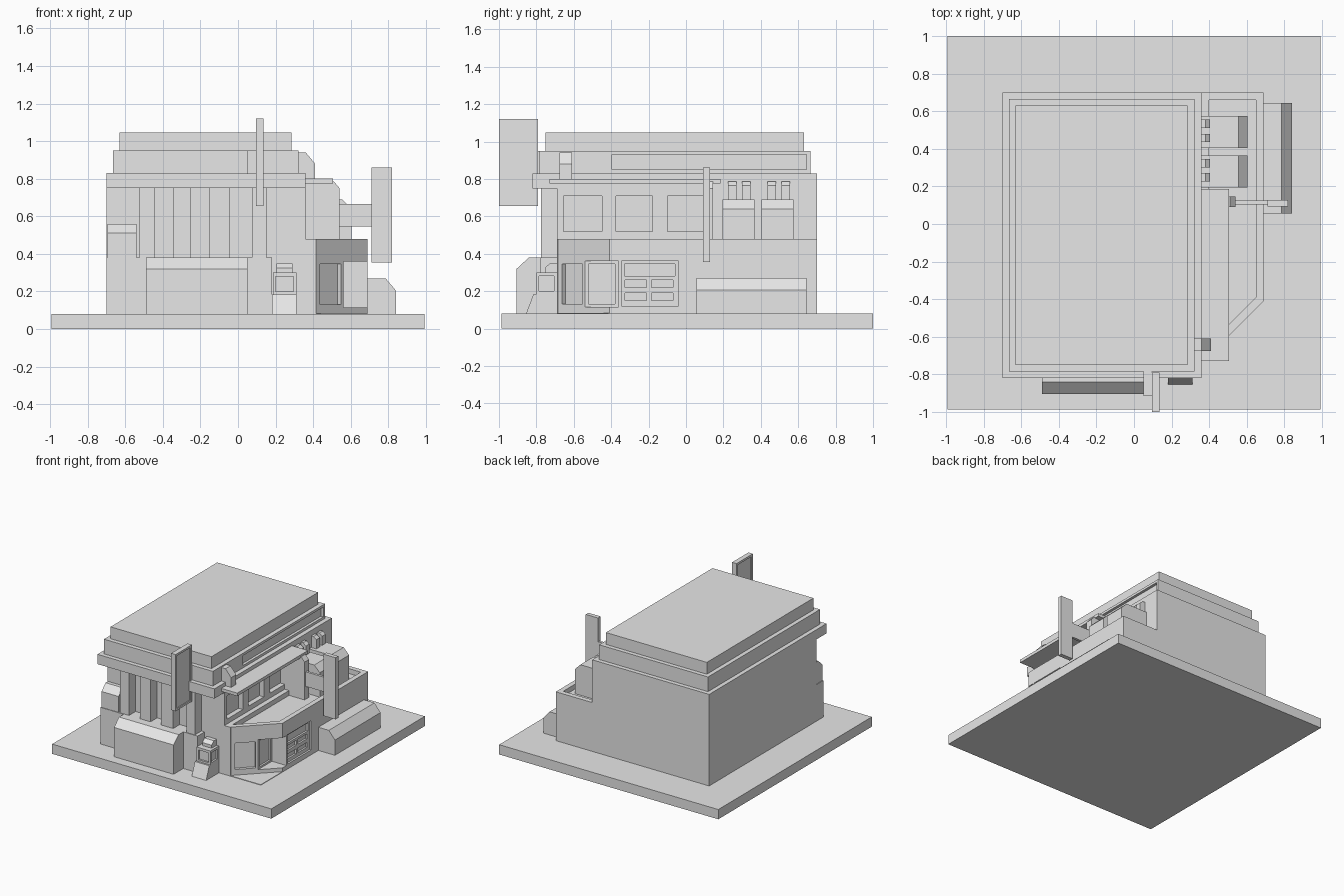
import bpy, bmesh
from mathutils import Vector

cube = bpy.data.objects.get("Cube")
if cube:
    bpy.data.objects.remove(cube, do_unlink=True)

GREY = (0.8, 0.8, 0.8, 1)
grey = bpy.data.materials.new("plain grey")
grey.use_nodes = True
grey.diffuse_color = GREY
grey.node_tree.nodes["Principled BSDF"].inputs["Base Color"].default_value = GREY


def prism(name, axis, pts, lo, hi):
    """Extrude a profile along an axis; the profile uses the other two axes in order."""
    def place(p, d):
        c = list(p)
        c.insert("xyz".index(axis), d)
        return Vector(c)
    bm = bmesh.new()
    face = bm.faces.new([bm.verts.new(place(p, lo)) for p in pts])
    ext = bmesh.ops.extrude_face_region(bm, geom=[face])
    verts = [g for g in ext["geom"] if isinstance(g, bmesh.types.BMVert)]
    bmesh.ops.translate(bm, verts=verts, vec=place((0, 0), hi - lo))
    bmesh.ops.recalc_face_normals(bm, faces=bm.faces)
    me = bpy.data.meshes.new(name)
    bm.to_mesh(me)
    bm.free()
    me.materials.append(grey)
    ob = bpy.data.objects.new(name, me)
    bpy.context.collection.objects.link(ob)
    return ob


def box(name, x, y, z):
    return prism(name, "z", [(x[0], y[0]), (x[1], y[0]), (x[1], y[1]), (x[0], y[1])], *z)


def bevelled(name, axis, inner, shoulder, outer, z, zs, span):
    """Block whose upper outer edge is cut off by a slope."""
    pts = [(inner, z[0]), (outer, z[0]), (outer, zs), (shoulder, z[1]), (inner, z[1])]
    return prism(name, axis, pts, *span)


def cut(ob, *cutters):
    """Subtract each cutter and remove it."""
    for c in cutters:
        mod = ob.modifiers.new("cut", "BOOLEAN")
        mod.operation, mod.solver, mod.object = "DIFFERENCE", "EXACT", c
        bpy.context.view_layer.objects.active = ob
        bpy.ops.object.modifier_apply(modifier=mod.name)
        bpy.data.objects.remove(c, do_unlink=True)


# Ground and paved corner
box("ground_slab", (-.993, .993), (-.987, 1), (0, .08))
box("corner_paving", (.36, .69), (-.69, -.41), (.08, .084))

# Main building with upper side windows
body = box("main_body", (-.7, .36), (-.69, .7), (.08, .83))
cut(body, *[box("cutter", (.32, .5), y, (.52, .71))
            for y in ((-.655, -.45), (-.375, -.18), (-.1, .09))])
box("front_cornice", (-.7, .36), (-.82, -.69), (.75, .83))

# Stepped roof with a sunken side strip
tier = box("lower_roof_tier", (-.665, .322), (-.785, .665), (.83, .95))
cut(tier, box("cutter", (.3, .5), (-.395, .645), (.85, .93)))
box("upper_roof_tier", (-.63, .285), (-.75, .63), (.95, 1.047))

# Front: low wall, columns, sloped blocks
box("front_low_wall", (-.7, .18), (-.78, -.69), (.08, .38))
for x in ((-.525, -.445), (-.347, -.25), (-.155, -.045), (.075, .152)):
    box("front_column", x, (-.775, -.69), (.38, .75))
bevelled("front_planter", "x", -.78, -.84, -.905, (.08, .38), .32, (-.49, .05))
bevelled("left_sloped_block", "x", -.69, -.72, -.775, (.38, .56), .51, (-.695, -.54))

# Lantern beside the entrance
prism("lantern_foot", "x", [(-.69, .08), (-.855, .08), (-.815, .185), (-.69, .185)], .18, .31)
lamp = box("lantern_box", (.185, .31), (-.8, -.69), (.185, .3))
cut(lamp, box("cutter", (.2, .295), (-.9, -.785), (.2, .28)),
    box("cutter", (.295, .4), (-.785, -.705), (.2, .28)))
bevelled("lantern_cap", "x", -.69, -.725, -.755, (.3, .35), .325, (.205, .29))

# Front hanging sign with sunken panels
sign = box("front_sign", (.095, .135), (-1, -.79), (.655, 1.12))
cut(sign, *[box("cutter", x, (-.982, -.808), (.672, 1.103))
            for x in ((.05, .102), (.128, .2))])
box("front_sign_arm", (.05, .095), (-.915, -.745), (.825, .95))

# Ground-floor shop with an angled corner
shop = prism("shop_block", "z", [(.36, .7), (.69, .7), (.69, -.41), (.415, -.685),
                                 (.415, -.69), (.36, -.69)], .08, .48)
roof_well = prism("cutter", "z", [(.4, .66), (.65, .66), (.65, -.39), (.4, -.64)], .44, .6)
doorway = box("cutter", (.56, .8), (-.64, -.36), (.115, .36))
door = box("cutter", (.545, .6), (-.52, -.38), (.13, .345))
angled_window = prism("cutter", "z", [(.42, -.645), (.53, -.535), (.575, -.58), (.465, -.69)],
                      .13, .345)
shop_window = box("cutter", (.675, .8), (-.345, -.04), (.12, .36))
panes = [box("cutter", (.66, .8), y, z)
         for y in ((-.325, -.21), (-.185, -.07)) for z in ((.15, .19), (.22, .26))]
transom = box("cutter", (.66, .8), (-.33, -.06), (.28, .345))
cut(shop, roof_well, doorway, door, angled_window, shop_window, transom, *panes)
bevelled("side_planter", "y", .69, .785, .84, (.08, .27), .205, (.055, .645))

# Side canopy and its bracket
box("side_canopy", (.36, .505), (-.73, .185), (.775, .8))
bevelled("canopy_bracket", "y", .32, .36, .41, (.8, .94), .88, (-.675, -.61))

# Rooftop units with small bracketed blocks behind them
for y in (.195, .405):
    bevelled("rooftop_unit", "y", .36, .555, .605, (.44, .69), .64, (y, y + .17))
    for step in (.03, .105):
        bevelled("wall_bracket", "y", .36, .38, .405, (.69, .785), .765,
                 (y + step, y + step + .045))

# Side blade sign on a post and arm
bevelled("side_sign_post", "y", .36, .51, .54, (.44, .785), .75, (.09, .145))
box("side_sign_arm", (.54, .71), (.105, .125), (.545, .665))
box("side_sign", (.71, .82), (.092, .127), (.355, .86))
